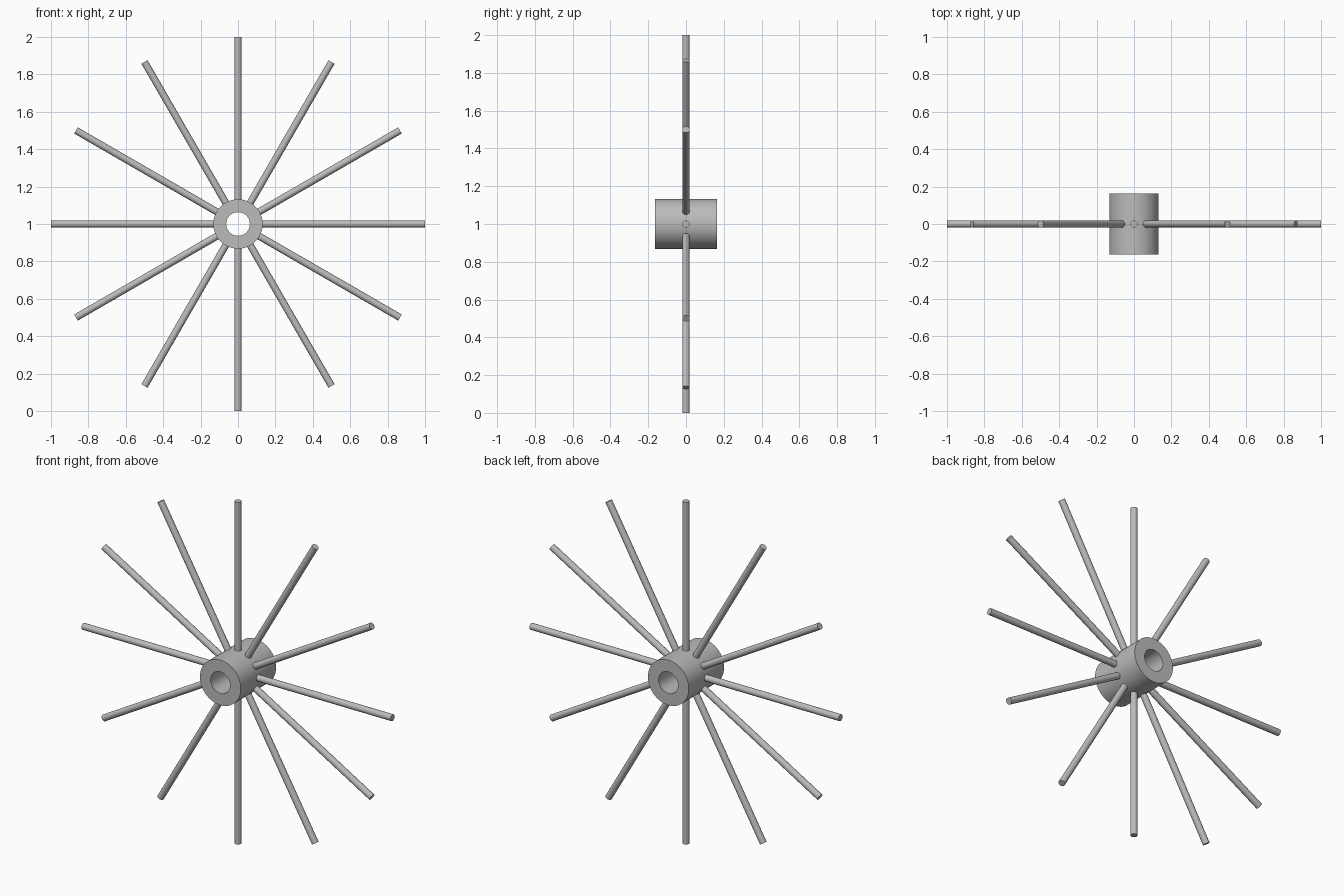
import bpy, math
from mathutils import Matrix, Vector

if "Cube" in bpy.data.objects:
    bpy.data.objects.remove(bpy.data.objects["Cube"])

CENTRE = Vector((0, 0, 1))
HUB_R, BORE_R, HALF_LEN = 0.132, 0.063, 0.163
SPOKE_R, SPOKE_IN, SPOKE_OUT = 0.019, 0.1, 1.0
SPOKES, SEGMENTS = 12, 64

steel = bpy.data.materials.new("steel grey")
steel.diffuse_color = (0.5, 0.5, 0.5, 1)
steel.use_nodes = True
steel.node_tree.nodes["Principled BSDF"].inputs["Base Color"].default_value = steel.diffuse_color


def finish(obj, name):
    obj.name = name
    obj.data.materials.append(steel)
    bpy.ops.object.select_all(action='DESELECT')
    obj.select_set(True)
    bpy.context.view_layer.objects.active = obj
    bpy.ops.object.shade_smooth_by_angle(angle=math.radians(30))


# Hub: rectangular section revolved around the y axis, leaving an open bore
section = [(BORE_R, -HALF_LEN), (HUB_R, -HALF_LEN), (HUB_R, HALF_LEN), (BORE_R, HALF_LEN)]
verts, faces = [], []
for i in range(SEGMENTS):
    a = math.tau * i / SEGMENTS
    verts += [(r * math.cos(a), y, r * math.sin(a)) for r, y in section]
    for j in range(4):
        k, n, m = (j + 1) % 4, i * 4, (i + 1) % SEGMENTS * 4
        faces.append((n + j, m + j, m + k, n + k))
mesh = bpy.data.meshes.new("hub")
mesh.from_pydata(verts, [], faces)
hub = bpy.data.objects.new("hub", mesh)
hub.location = CENTRE
bpy.context.collection.objects.link(hub)
finish(hub, "hub")

# Spokes: round rods radiating from inside the hub wall
for i in range(SPOKES):
    a = math.tau * i / SPOKES
    direction = Vector((math.sin(a), 0, math.cos(a)))
    bpy.ops.mesh.primitive_cylinder_add(
        vertices=24, radius=SPOKE_R, depth=SPOKE_OUT - SPOKE_IN,
        location=CENTRE + direction * (SPOKE_IN + SPOKE_OUT) / 2,
        rotation=(0, a, 0))
    finish(bpy.context.object, f"spoke_{i + 1}")
